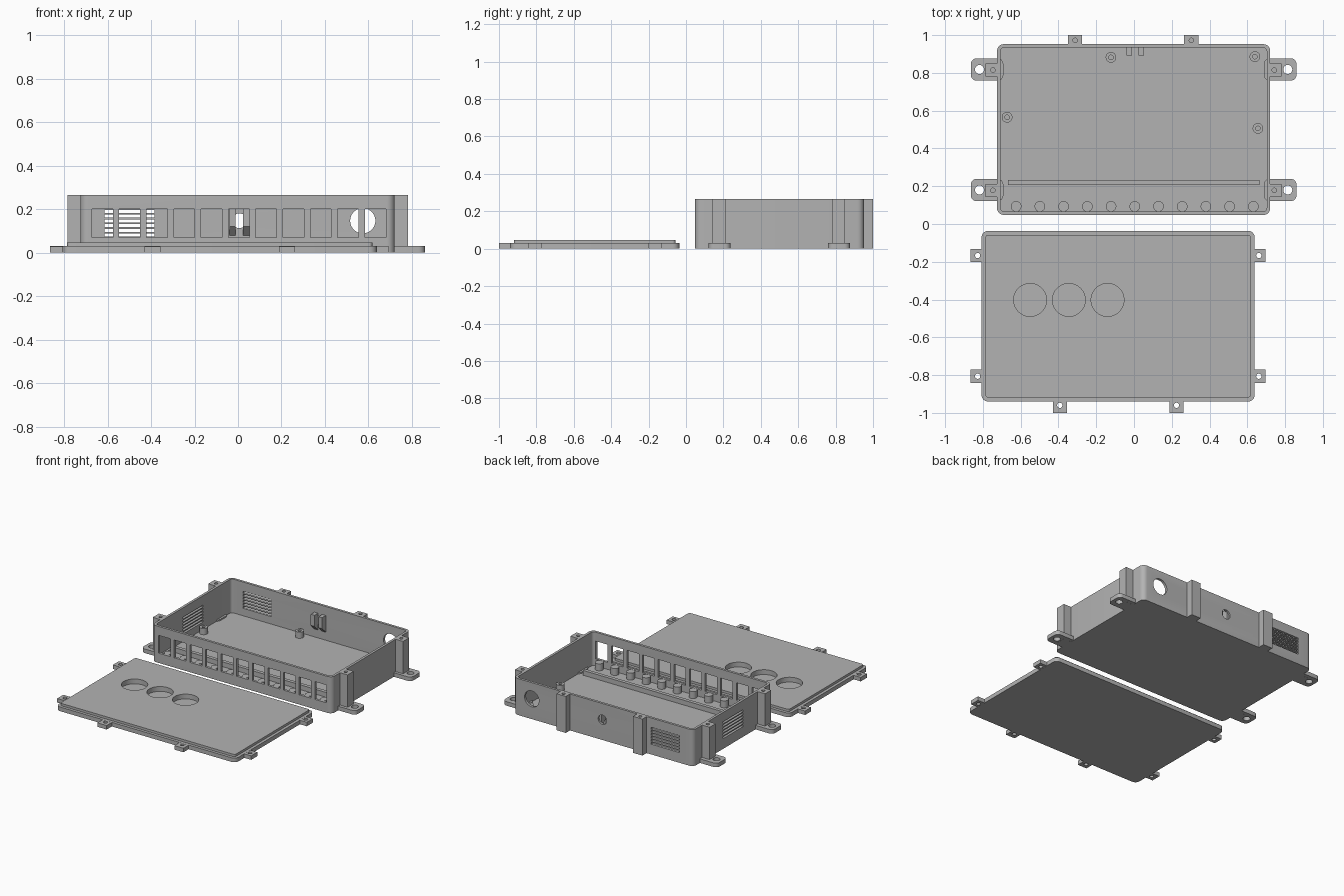
import bpy, bmesh, math
from mathutils import Matrix, Vector

if "Cube" in bpy.data.objects:
    bpy.data.objects.remove(bpy.data.objects["Cube"])

grey = bpy.data.materials.new("grey plastic")
grey.diffuse_color = (0.45, 0.45, 0.45, 1)
grey.use_nodes = True
grey.node_tree.nodes["Principled BSDF"].inputs["Base Color"].default_value = grey.diffuse_color


def prism(bm, pts, height, matrix=Matrix()):
    """Extrude a counter-clockwise outline along its local z."""
    low = [bm.verts.new(matrix @ Vector((x, y, 0))) for x, y in pts]
    top = [bm.verts.new(matrix @ Vector((x, y, height))) for x, y in pts]
    bm.faces.new(low[::-1])
    bm.faces.new(top)
    n = len(pts)
    for i in range(n):
        j = (i + 1) % n
        bm.faces.new((low[i], low[j], top[j], top[i]))


def box(bm, x0, x1, y0, y1, z0, z1, r=0):
    """Box with optional rounded vertical edges."""
    if r:
        pts = []
        corners = ((x1 - r, y1 - r), (x0 + r, y1 - r), (x0 + r, y0 + r), (x1 - r, y0 + r))
        for q, (cx, cy) in enumerate(corners):
            for s in range(7):
                a = math.radians(90 * q + 15 * s)
                pts.append((cx + r * math.cos(a), cy + r * math.sin(a)))
    else:
        pts = [(x0, y0), (x1, y0), (x1, y1), (x0, y1)]
    prism(bm, pts, z1 - z0, Matrix.Translation((0, 0, z0)))


def rod(bm, x, y, z0, z1, r, n=32):
    pts = [(r * math.cos(math.tau * i / n), r * math.sin(math.tau * i / n)) for i in range(n)]
    prism(bm, pts, z1 - z0, Matrix.Translation((x, y, z0)))


def rod_y(bm, x, z, y0, y1, r, n=40):
    pts = [(r * math.cos(math.tau * i / n), r * math.sin(math.tau * i / n)) for i in range(n)]
    prism(bm, pts, y1 - y0, Matrix.Translation((x, y1, z)) @ Matrix.Rotation(math.pi / 2, 4, 'X'))


def finish(bm, name):
    bmesh.ops.recalc_face_normals(bm, faces=bm.faces[:])
    mesh = bpy.data.meshes.new(name)
    bm.to_mesh(mesh)
    bm.free()
    mesh.materials.append(grey)
    ob = bpy.data.objects.new(name, mesh)
    bpy.context.collection.objects.link(ob)
    return ob


def select(ob):
    bpy.ops.object.select_all(action='DESELECT')
    ob.select_set(True)
    bpy.context.view_layer.objects.active = ob


def cut(ob, bm):
    cutter = finish(bm, "cutter")
    cutter.hide_render = True
    mod = ob.modifiers.new("cut", 'BOOLEAN')
    mod.operation, mod.solver, mod.object = 'DIFFERENCE', 'EXACT', cutter
    select(ob)
    bpy.ops.object.modifier_apply(modifier=mod.name)
    bpy.data.objects.remove(cutter)


L, R, F, B, H = -0.725, 0.721, 0.048, 0.952, 0.265   # case extents
W, FLOOR = 0.018, 0.02
MID = (L + R) / 2
key_x = [-0.624 + 0.1256 * i for i in range(11)]

# Open case with rounded corners
bm = bmesh.new()
box(bm, L, R, F, B, 0, H, 0.035)
case = finish(bm, "case_shell")
bm = bmesh.new()
box(bm, L + W, R - W, F + W, B - W, FLOOR, H + 0.1, 0.02)
cut(case, bm)

# Front windows, rear holes and vent slots
bm = bmesh.new()
for x in key_x:
    box(bm, x - 0.048, x + 0.048, F - 0.05, F + 0.04, 0.071, 0.2)
rod_y(bm, 0.574, 0.147, B - 0.04, B + 0.02, 0.058)
rod_y(bm, 0.006, 0.147, B - 0.04, B + 0.02, 0.034)
for i in range(6):
    z = 0.074 + 0.0218 * i
    box(bm, -0.614, -0.385, B - 0.04, B + 0.02, z, z + 0.014)
    box(bm, L - 0.02, L + 0.04, 0.38, 0.61, z, z + 0.014)
cut(case, bm)

# Screw columns along the sides and back
bm, holes = bmesh.new(), bmesh.new()
for y in (0.178, 0.815):
    for s in (-1, 1):
        xs = sorted((MID + s * 0.715, MID + s * 0.783))
        box(bm, *xs, y - 0.035, y + 0.035, 0, H)
        rod(holes, MID + s * 0.745, y, H - 0.12, H + 0.05, 0.012, 20)
for x in (-0.312, 0.304):
    box(bm, x - 0.038, x + 0.038, B - 0.01, 1.0, 0, H)
    rod(holes, x, 0.972, H - 0.12, H + 0.05, 0.012, 20)
cut(finish(bm, "screw_columns"), holes)

# Mounting ears at the base
bm, holes = bmesh.new(), bmesh.new()
for y in (0.18, 0.818):
    for s in (-1, 1):
        xs = sorted((MID + s * 0.69, MID + s * 0.862))
        box(bm, *xs, y - 0.059, y + 0.059, 0.0005, 0.03, 0.03)
        rod(holes, MID + s * 0.816, y, -0.05, 0.1, 0.024, 24)
cut(finish(bm, "mounting_ears"), holes)

# Screw posts on the floor
bm, holes = bmesh.new(), bmesh.new()
for x, y in ((-0.122, 0.882), (0.64, 0.886), (-0.672, 0.565), (0.656, 0.506)):
    rod(bm, x, y, FLOOR - 0.005, 0.065, 0.028)
    rod(holes, x, y, 0.025, 0.1, 0.012, 20)
cut(finish(bm, "screw_posts"), holes)

# Row of pegs behind the windows
bm = bmesh.new()
for x in key_x:
    rod(bm, x, 0.093, FLOOR - 0.005, 0.07, 0.028)
finish(bm, "pegs")

# Long rib behind the pegs
bm = bmesh.new()
box(bm, -0.668, 0.664, 0.207, 0.233, FLOOR - 0.005, 0.055)
finish(bm, "floor_rib")

# Cable clips on the back wall, sloped underneath
bm = bmesh.new()
profile = [(0.892, 0.2), (0.892, 0.12), (0.94, 0.072), (0.94, 0.2)]
axes = Matrix(((0, 0, 1, 0), (1, 0, 0, 0), (0, 1, 0, 0), (0, 0, 0, 1)))
for x in (-0.04, 0.023):
    prism(bm, profile, 0.029, Matrix.Translation((x, 0, 0)) @ axes)
finish(bm, "cable_clips")

# Lid plate with a raised inner panel and shallow round recesses
LX0, LX1, LY0, LY1 = -0.807, 0.639, -0.94, -0.036
bm = bmesh.new()
box(bm, LX0, LX1, LY0, LY1, 0, 0.03, 0.035)
lid = finish(bm, "lid_plate")
bm = bmesh.new()
box(bm, LX0 + 0.021, LX1 - 0.021, LY0 + 0.021, LY1 - 0.021, 0.02, 0.047, 0.015)
panel = finish(bm, "lid_panel")
for part in (lid, panel):
    bm = bmesh.new()
    for x in (-0.55, -0.345, -0.14):
        rod(bm, x, -0.402, 0.012, 0.1, 0.087, 48)
    cut(part, bm)

# Lid screw tabs
bm, holes = bmesh.new(), bmesh.new()
for y in (-0.167, -0.806):
    for x0, x1, hx in ((-0.865, LX0 + 0.01, -0.828), (LX1 - 0.01, 0.695, 0.661)):
        box(bm, x0, x1, y - 0.035, y + 0.035, 0.0005, 0.0295)
        rod(holes, hx, y, -0.05, 0.1, 0.014, 20)
for x in (-0.393, 0.225):
    box(bm, x - 0.037, x + 0.037, -1.0, LY0 + 0.01, 0.0005, 0.0295)
    rod(holes, x, -0.96, -0.05, 0.1, 0.014, 20)
cut(finish(bm, "lid_tabs"), holes)

# Smooth round surfaces, keep edges sharp
for ob in list(bpy.context.scene.objects):
    select(ob)
    bpy.ops.object.shade_smooth_by_angle(angle=math.radians(30))
